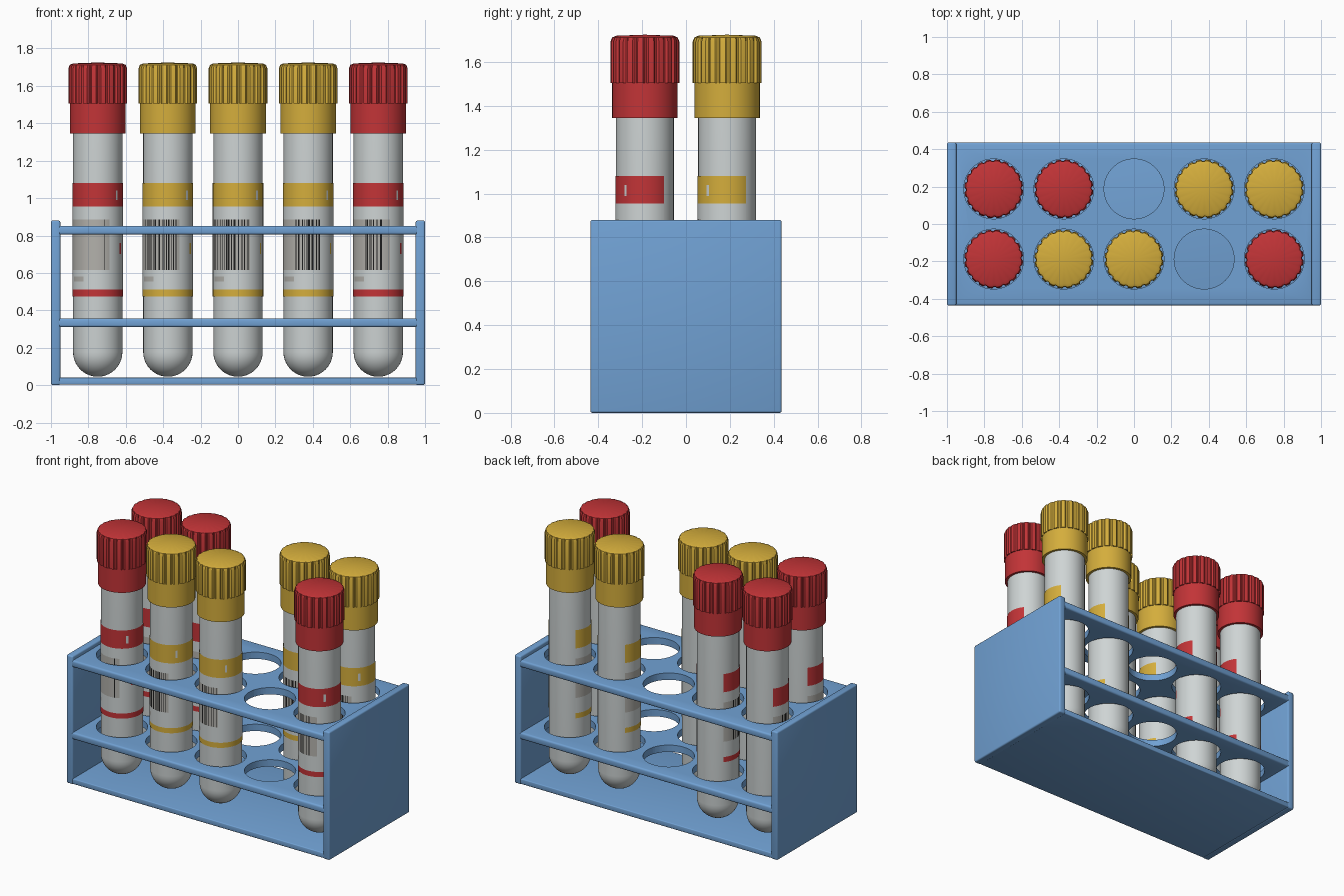
import bpy, bmesh, math, random

if "Cube" in bpy.data.objects:
    bpy.data.objects.remove(bpy.data.objects["Cube"])


def material(name, rgb):
    m = bpy.data.materials.new(name)
    m.diffuse_color = (*rgb, 1)
    m.use_nodes = True
    m.node_tree.nodes["Principled BSDF"].inputs["Base Color"].default_value = m.diffuse_color
    return m


BLUE = material("rack blue", (0.165, 0.36, 0.66))
RED = material("cap red", (0.54, 0.034, 0.038))
YELLOW = material("cap yellow", (0.66, 0.42, 0.045))
WHITE = material("tube white", (0.62, 0.66, 0.66))
GREY = material("label grey", (0.45, 0.44, 0.41))
BLACK = material("bar black", (0.012, 0.012, 0.012))


def finish(name, bm, mats, loc=(0, 0, 0), smooth=True):
    mesh = bpy.data.meshes.new(name)
    bm.to_mesh(mesh)
    bm.free()
    ob = bpy.data.objects.new(name, mesh)
    ob.location = loc
    for m in mats:
        mesh.materials.append(m)
    bpy.context.collection.objects.link(ob)
    if smooth:
        select(ob)
        bpy.ops.object.shade_smooth_by_angle(angle=math.radians(30))
    return ob


def select(ob):
    bpy.ops.object.select_all(action='DESELECT')
    ob.select_set(True)
    bpy.context.view_layer.objects.active = ob


def box(name, x0, x1, z0, z1, depth, bevel):
    bm = bmesh.new()
    bmesh.ops.create_cube(bm, size=1)
    for v in bm.verts:
        v.co.x = (x0 + x1) / 2 + v.co.x * (x1 - x0)
        v.co.y *= depth
        v.co.z = (z0 + z1) / 2 + v.co.z * (z1 - z0)
    bmesh.ops.bevel(bm, geom=bm.edges[:], offset=bevel, segments=3,
                    profile=0.5, affect='EDGES')
    return finish(name, bm, [BLUE])


def revolve(name, profile, n, loc, mat, groove=None):
    """Turn (radius, z) points around z; groove(k, r, z) may alter the radius."""
    bm = bmesh.new()
    rings = []
    for r, z in profile:
        ring = []
        for k in range(n):
            a = 2 * math.pi * k / n
            q = groove(k, r, z) if groove else r
            ring.append(bm.verts.new((q * math.cos(a), q * math.sin(a), z)))
        rings.append(ring)
    for lo, hi in zip(rings, rings[1:]):
        for k in range(n):
            j = (k + 1) % n
            bm.faces.new((lo[k], lo[j], hi[j], hi[k]))
    bmesh.ops.remove_doubles(bm, verts=bm.verts[:], dist=1e-5)
    bmesh.ops.recalc_face_normals(bm, faces=bm.faces[:])
    return finish(name, bm, [mat], loc)


# Rack: end panels, base and two drilled shelves
DEPTH = 0.872
XS = [-0.75, -0.375, 0, 0.375, 0.75]
ROW = 0.1875
box("left_panel", -1, -0.95, 0, 0.88, DEPTH, 0.01)
box("right_panel", 0.95, 1, 0, 0.88, DEPTH, 0.01)
box("base_plate", -0.97, 0.97, 0.003, 0.04, DEPTH - 0.004, 0.006)

bm = bmesh.new()
for x in XS:
    for y in (-ROW, ROW):
        ret = bmesh.ops.create_cone(bm, cap_ends=True, segments=64,
                                    radius1=0.16, radius2=0.16, depth=1.5)
        bmesh.ops.translate(bm, verts=ret["verts"], vec=(x, y, 0.9))
cutter = finish("hole_cutter", bm, [BLUE], smooth=False)
cutter.hide_render = True
for name, z in (("lower_shelf", 0.31), ("upper_shelf", 0.805)):
    shelf = box(name, -0.965, 0.965, z, z + 0.047, DEPTH, 0.012)
    mod = shelf.modifiers.new("holes", 'BOOLEAN')
    mod.operation = 'DIFFERENCE'
    mod.solver = 'EXACT'
    mod.object = cutter
    select(shelf)
    bpy.ops.object.modifier_apply(modifier=mod.name)
    bpy.ops.object.shade_smooth_by_angle(angle=math.radians(30))
bpy.data.objects.remove(cutter)

# Tube and cap profiles
R = 0.132
TUBE = [(R * math.sin(t * math.pi / 20), 0.045 + R - R * math.cos(t * math.pi / 20))
        for t in range(11)] + [(R, 1.4)]
CAP = [(0.125, 1.345), (0.149, 1.345), (0.149, 1.505), (0.1571, 1.505),
       (0.1571, 1.693), (0.150, 1.712), (0.132, 1.72), (0, 1.725)]


def ribs(k, r, z):
    return min(r, 0.146) if z >= 1.505 and r > 0.1491 and k % 6 < 2 else r


# Label: a curved sheet with bands, barcode and small marks
Z_ROWS = [0.475, 0.51, 0.555, 0.58, 0.615, 0.70, 0.76, 0.885, 0.955, 0.99, 1.04, 1.08]
START, END, STEP = 140, 400, 2


def label_colour(a, z, bars):
    """Material slot: 0 white, 1 band colour, 2 grey, 3 black."""
    if z < 0.51:
        return 1
    if z > 0.955:
        return 0 if 0.99 < z < 1.04 and 316 < a < 322 else 1
    if 0.615 < z < 0.885 and a < 299:
        return 3 if int(a) in bars else 2
    if 0.70 < z < 0.76 and 330 < a < 336:
        return 1
    if 0.555 < z < 0.58 and 200 < a < 236:
        return 2
    return 0


def label(name, loc, colour, window):
    bars, a = set(), window[0]
    while a < window[1]:
        wide = random.choice((2, 2, 4))
        bars.update(range(a, a + wide))
        a += wide + random.choice((2, 4, 6))
    bm = bmesh.new()
    cols = []
    for deg in range(START, END + 1, STEP):
        c, s = math.cos(math.radians(deg)), math.sin(math.radians(deg))
        cols.append([bm.verts.new((0.135 * c, 0.135 * s, z)) for z in Z_ROWS])
    for i in range(len(cols) - 1):
        for j in range(len(Z_ROWS) - 1):
            f = bm.faces.new((cols[i][j], cols[i + 1][j],
                              cols[i + 1][j + 1], cols[i][j + 1]))
            f.material_index = label_colour(START + STEP * (i + 0.5),
                                            (Z_ROWS[j] + Z_ROWS[j + 1]) / 2, bars)
    finish(name, bm, [WHITE, colour, GREY, BLACK], loc)


# Filled places: column, row side, colour, barcode angle range
random.seed(4)
LAYOUT = [
    (0, -1, RED, (284, 290)), (1, -1, YELLOW, (206, 296)),
    (2, -1, YELLOW, (200, 296)), (4, -1, RED, (240, 282)),
    (0, 1, RED, (168, 216)), (1, 1, RED, (168, 240)),
    (3, 1, YELLOW, (240, 296)), (4, 1, YELLOW, (240, 290)),
]
for i, (col, side, colour, window) in enumerate(LAYOUT, 1):
    loc = (XS[col], side * ROW, 0)
    revolve(f"tube_{i}", TUBE, 64, loc, WHITE)
    revolve(f"cap_{i}", CAP, 120, loc, colour, ribs)
    label(f"label_{i}", loc, colour, window)
